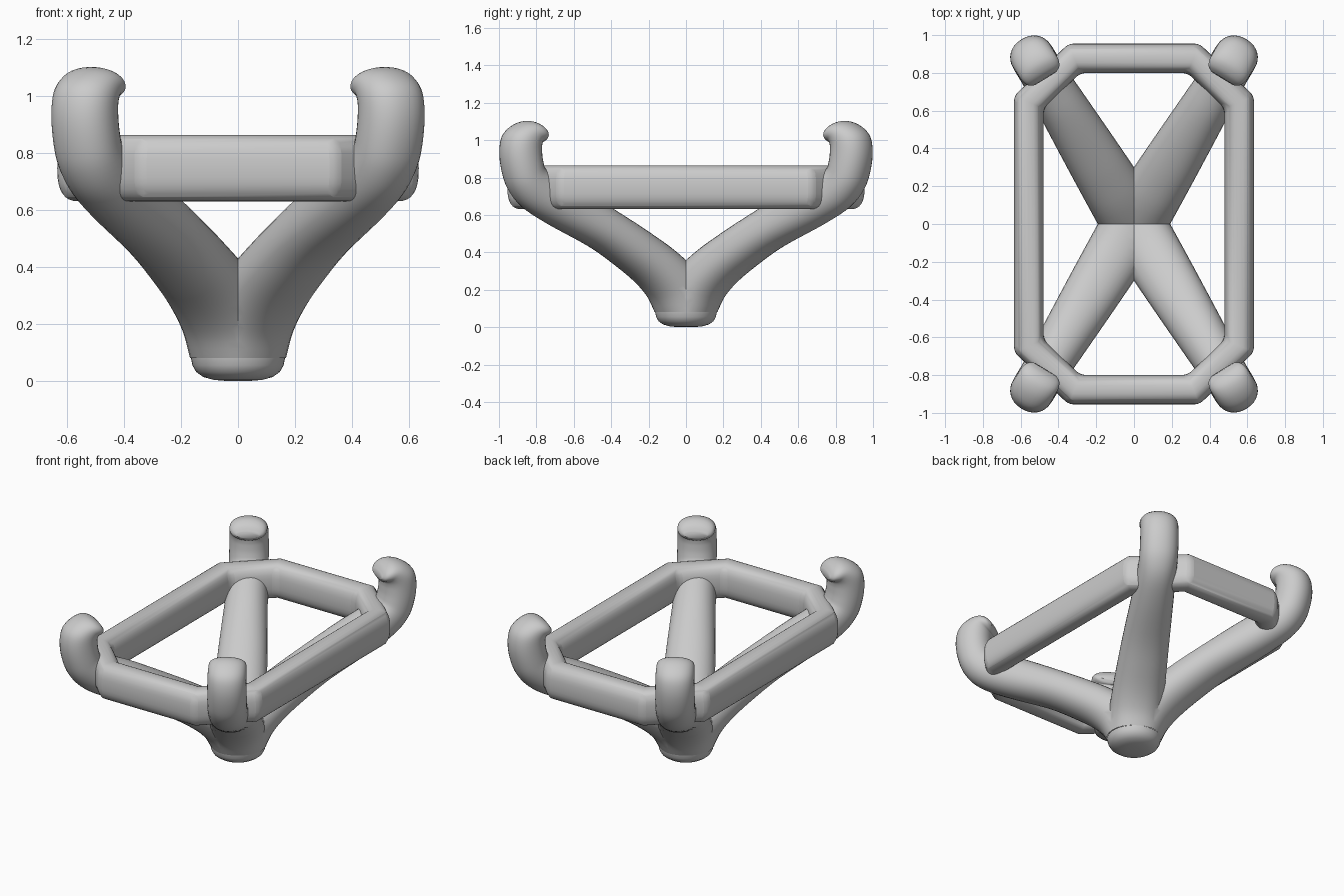
import bpy, bmesh, math
from mathutils import Vector

if "Cube" in bpy.data.objects:
    bpy.data.objects.remove(bpy.data.objects["Cube"])


def finish(name, bm):
    bmesh.ops.recalc_face_normals(bm, faces=bm.faces)
    me = bpy.data.meshes.new(name)
    bm.to_mesh(me)
    bm.free()
    ob = bpy.data.objects.new(name, me)
    bpy.context.collection.objects.link(ob)
    bpy.ops.object.select_all(action='DESELECT')
    bpy.context.view_layer.objects.active = ob
    ob.select_set(True)
    bpy.ops.object.shade_smooth_by_angle(angle=math.radians(40))
    return ob


def oval(n, power):
    # unit superellipse
    pts = []
    for i in range(n):
        t = 2 * math.pi * i / n
        c, s = math.cos(t), math.sin(t)
        pts.append((math.copysign(abs(c) ** (2 / power), c),
                    math.copysign(abs(s) ** (2 / power), s)))
    return pts


def bridge(bm, rings, closed=False):
    n = len(rings[0])
    for k in range(len(rings) if closed else len(rings) - 1):
        a, b = rings[k], rings[(k + 1) % len(rings)]
        for i in range(n):
            j = (i + 1) % n
            bm.faces.new((a[i], a[j], b[j], b[i]))


def smooth_path(keys, steps):
    # Catmull-Rom through tuples of numbers
    out = []
    for k in range(len(keys) - 1):
        p = [keys[max(0, k - 1)], keys[k], keys[k + 1], keys[min(len(keys) - 1, k + 2)]]
        for m in range(steps):
            t = m / steps
            out.append([0.5 * (2 * b + (c - a) * t + (2 * a - 5 * b + 4 * c - d) * t * t
                               + (3 * b - a - 3 * c + d) * t ** 3)
                        for a, b, c, d in zip(*p)])
    out.append(list(keys[-1]))
    return out


# Curved arms with hooked tips: outer (s, z), inner (s, z), half width
KEYS = [
    (.165, .08, -.165, .08, .165),
    (.208, .155, -.08, .26, .165),
    (.288, .235, .08, .40, .160),
    (.41, .322, .245, .505, .153),
    (.58, .425, .412, .60, .144),
    (.845, .547, .66, .735, .129),
    (1.005, .637, .80, .80, .120),
    (1.09, .73, .895, .845, .118),
    (1.13, .83, .918, .89, .118),
    (1.145, .94, .925, .945, .117),
    (1.125, 1.03, .925, .97, .116),
    (1.06, 1.085, .923, .985, .114),
    (.99, 1.103, .915, .988, .111),
    (.935, 1.083, .908, .995, .098),
    (.905, 1.045, .90, 1.01, .07),
]
along = Vector((.52, .854, 0)).normalized()
side = Vector((along.y, -along.x, 0))
up = Vector((0, 0, 1))
bm = bmesh.new()
rings = []
for so, zo, si, zi, b in smooth_path(KEYS, 4):
    mid = along * (so + si) / 2 + up * (zo + zi) / 2
    half = along * (so - si) / 2 + up * (zo - zi) / 2
    rings.append([bm.verts.new(mid + half * c + side * (b * s)) for c, s in oval(32, 2.15)])
bridge(bm, rings)
bm.faces.new(rings[-1])
# trim to one quadrant, then mirror with a crisp crotch seam
for no in ((1, 0, 0), (0, 1, 0)):
    bmesh.ops.bisect_plane(bm, geom=bm.verts[:] + bm.edges[:] + bm.faces[:], dist=1e-5,
                           plane_co=(0, 0, 0), plane_no=no, clear_inner=True)
for e in bm.edges:
    if e.is_boundary and min(v.co.z for v in e.verts) > .17:
        e.smooth = False
arms = finish("hooked_arms", bm)
mod = arms.modifiers.new("Mirror", 'MIRROR')
mod.use_axis = (True, True, False)

# Rectangular ring with cut corners
X, Y = .557, .877
n = Vector((.692, .722))
c0 = n.dot(Vector((X, .645)))
bm = bmesh.new()
rings = [[] for _ in range(8)]
for o, h in oval(32, 2.6):
    o, z = o * .078, .748 + h * .117
    x, y, c = X + o, Y + o, c0 + o
    p = (x, (c - n.x * x) / n.y)
    q = ((c - n.y * y) / n.x, y)
    loop = [p, q, (-q[0], q[1]), (-p[0], p[1]),
            (-p[0], -p[1]), (-q[0], -q[1]), (q[0], -q[1]), (p[0], -p[1])]
    for ring, (vx, vy) in zip(rings, loop):
        ring.append(bm.verts.new((vx, vy, z)))
bridge(bm, rings, closed=True)
frame = finish("support_frame", bm)
bev = frame.modifiers.new("Soft corners", 'BEVEL')
bev.width = .025
bev.segments = 3
bev.limit_method = 'ANGLE'
bev.angle_limit = math.radians(35)

# Round foot
bm = bmesh.new()
rings = []
for r, z in [(.04, 0), (.085, .004), (.122, .014), (.147, .032), (.160, .055), (.165, .08)]:
    rings.append([bm.verts.new((r * c, r * s, z)) for c, s in oval(48, 2)])
bridge(bm, rings)
bm.faces.new(rings[0])
finish("round_foot", bm)
